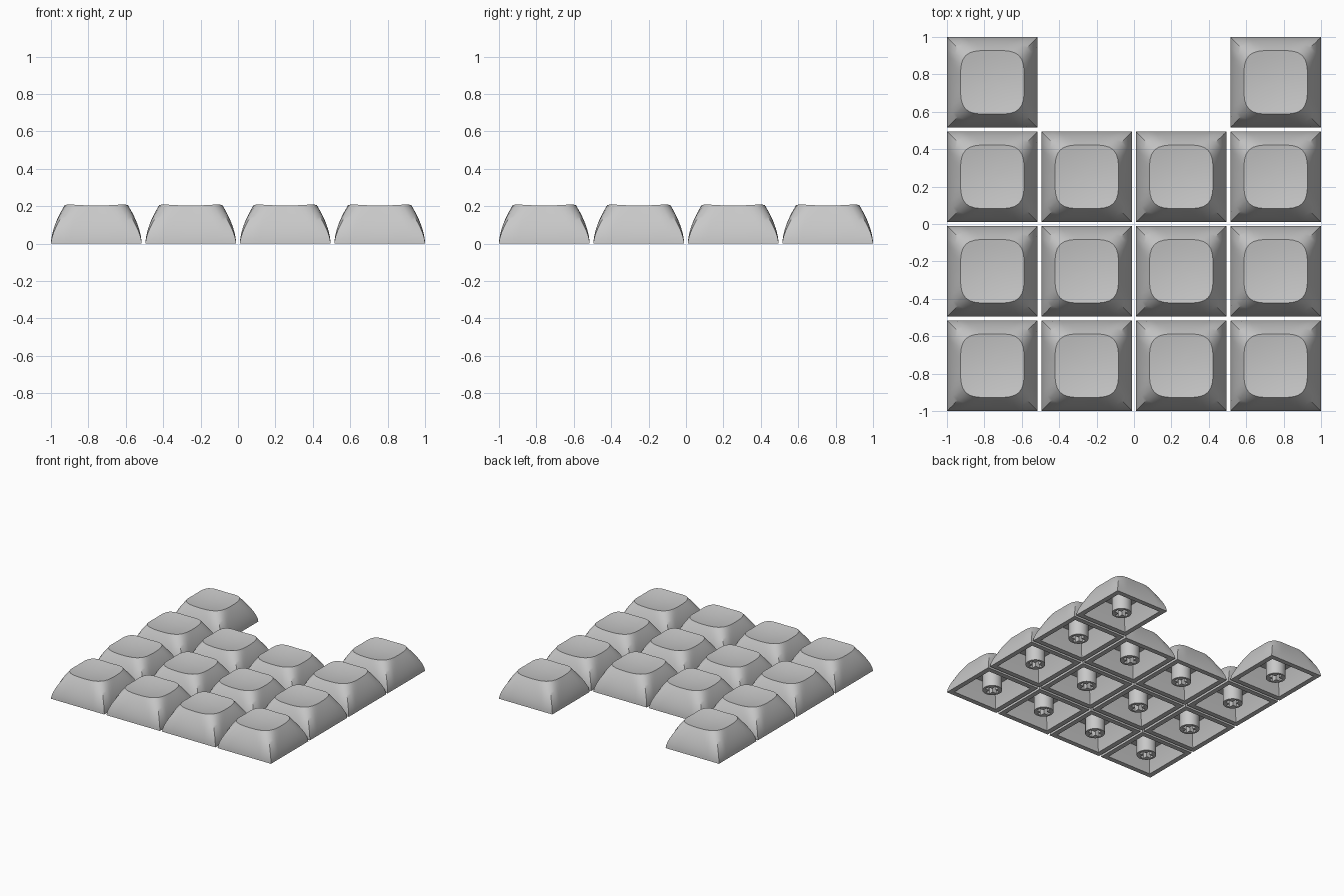
import bpy, bmesh, math

if "Cube" in bpy.data.objects:
    bpy.data.objects.remove(bpy.data.objects["Cube"])

PITCH, HALF = 0.505, 0.2425      # key spacing and half width of a cap
SEG = 12                         # points along each side of a cap

mat = bpy.data.materials.new("light grey plastic")
mat.diffuse_color = (0.58, 0.58, 0.58, 1)
mat.use_nodes = True
mat.node_tree.nodes["Principled BSDF"].inputs["Base Color"].default_value = mat.diffuse_color


def dish_z(x, y):
    """Spherical scoop on top of the cap."""
    return 0.19 + 0.46 * (x * x + y * y)


def outline(half, corner):
    """Square outline; corner < 1 pulls the corners in to a squircle."""
    n = -math.log(2) / math.log(min(corner, 0.9999))
    pts = []
    for side in range(4):
        a = side * math.pi / 2
        for i in range(SEG):
            t = math.tan((2 * i / SEG - 1) * math.pi / 4)
            s = half / (1 + abs(t) ** n) ** (1 / n)
            x, y = s, s * t
            pts.append((x * math.cos(a) - y * math.sin(a),
                        x * math.sin(a) + y * math.cos(a)))
    return pts


def bridge(bm, low, high):
    for i in range(len(low)):
        j = (i + 1) % len(low)
        bm.faces.new((low[i], low[j], high[j], high[i]))


def finish(bm, name):
    bmesh.ops.recalc_face_normals(bm, faces=bm.faces)
    mesh = bpy.data.meshes.new(name)
    bm.to_mesh(mesh)
    bm.free()
    mesh.materials.append(mat)
    for p in mesh.polygons:
        p.use_smooth = True
    mesh.set_sharp_from_angle(angle=math.radians(32))
    return mesh


def make_cap():
    bm = bmesh.new()
    rings = []

    def ring(pts, zs):
        rings.append([bm.verts.new((x, y, z)) for (x, y), z in zip(pts, zs)])

    # hollow inside, from ceiling down to the rim
    count = SEG * 4
    for half, z in ((0.155, 0.16), (0.185, 0.08), (0.2025, 0)):
        ring(outline(half, 1), [z] * count)
    ceiling = rings[0]
    # bulging outer walls
    steps = 10
    for k in range(steps + 1):
        s = k / steps
        pts = outline(HALF - 0.0725 * s ** 1.7, 1 - 0.16 * s ** 1.5)
        top = outline(HALF - 0.0725, 0.84)
        ring(pts, [s * dish_z(*p) for p in top])
    # scooped top
    edge = outline(HALF - 0.0725, 0.84)
    for f in (0.8, 0.55, 0.28):
        pts = [(x * f, y * f) for x, y in edge]
        ring(pts, [dish_z(*p) for p in pts])
    for a, b in zip(rings, rings[1:]):
        bridge(bm, a, b)
    centre = bm.verts.new((0, 0, dish_z(0, 0)))
    last = rings[-1]
    for i in range(count):
        bm.faces.new((last[i], last[(i + 1) % count], centre))
    bm.faces.new(ceiling[::-1])
    return finish(bm, "keycap")


def make_stem():
    bm = bmesh.new()
    n, r, long, thin, depth = 32, 0.074, 0.055, 0.017, 0.12
    circle = [(r * math.cos(2 * math.pi * i / n), r * math.sin(2 * math.pi * i / n))
              for i in range(n)]
    cross = []
    for q in range(4):
        c, s = (1, 0, -1, 0)[q], (0, 1, 0, -1)[q]
        for x, y in ((long, -thin), (long, thin), (thin, thin)):
            cross.append((x * c - y * s, x * s + y * c))

    def loop(pts, z):
        return [bm.verts.new((x, y, z)) for x, y in pts]

    # round post with a cross-shaped socket
    post, socket, socket_end = loop(circle, 0), loop(cross, 0), loop(cross, depth)
    bridge(bm, post, loop(circle, 0.165))
    bridge(bm, socket, socket_end)
    bm.faces.new(socket_end)
    rim = [e for e in bm.edges if all(v.co.z == 0 for v in e.verts)]
    bmesh.ops.triangle_fill(bm, use_beauty=True, use_dissolve=False, edges=rim,
                            normal=(0, 0, -1))
    return finish(bm, "stem")


cap_mesh, stem_mesh = make_cap(), make_stem()

# four by four grid, the two middle keys of the back row left out
for row in range(4):
    for col in range(4):
        if row == 3 and col in (1, 2):
            continue
        for name, mesh in (("keycap", cap_mesh), ("stem", stem_mesh)):
            ob = bpy.data.objects.new(f"{name}_{row}_{col}", mesh)
            ob.location = ((col - 1.5) * PITCH, (row - 1.5) * PITCH, 0)
            bpy.context.collection.objects.link(ob)
